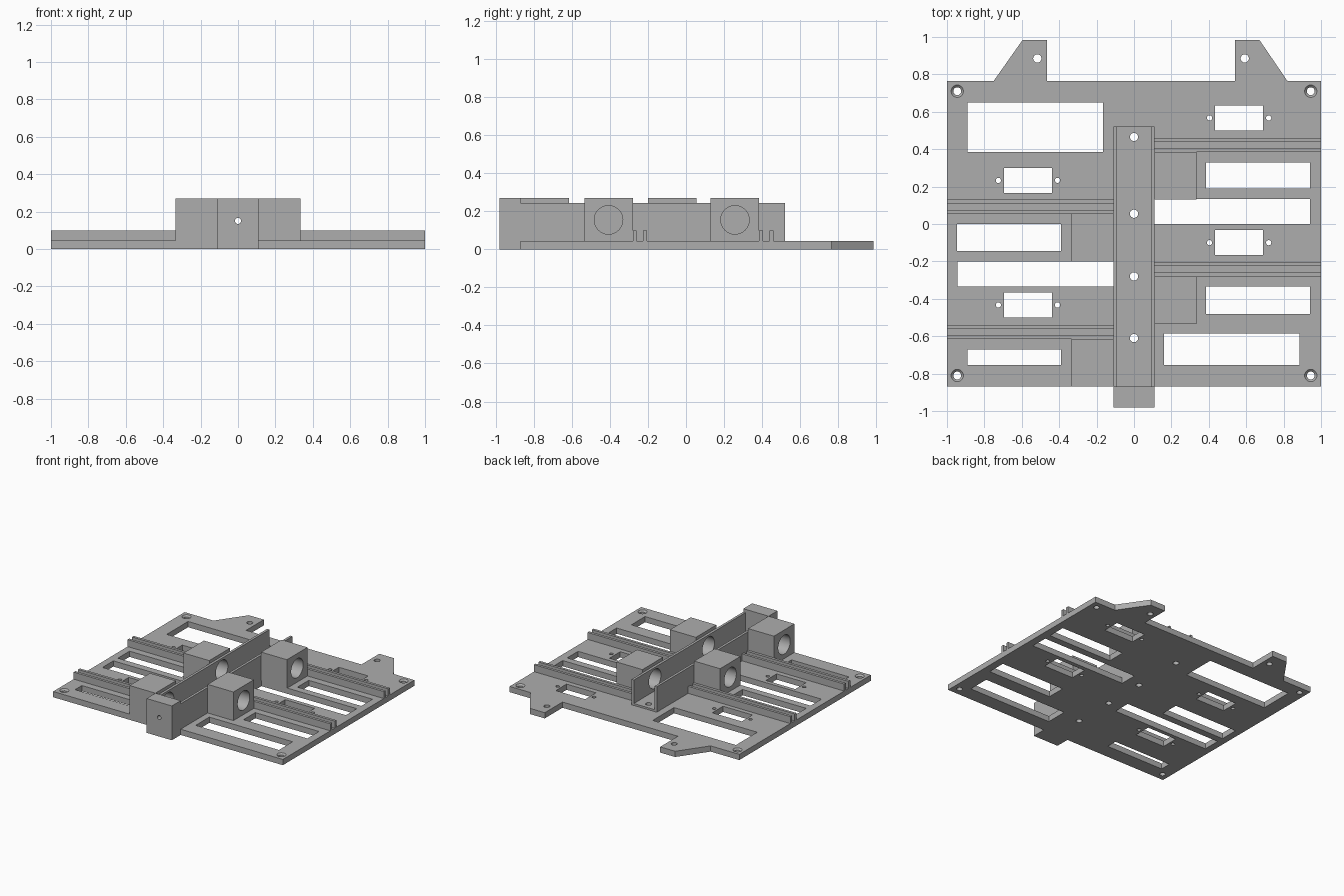
import bpy, bmesh
from math import pi
from mathutils import Matrix, Vector

cube = bpy.data.objects.get("Cube")
if cube:
    bpy.data.objects.remove(cube, do_unlink=True)

grey = bpy.data.materials.new("plain_grey")
grey.use_nodes = True
grey.diffuse_color = (0.42, 0.42, 0.42, 1)
grey.node_tree.nodes["Principled BSDF"].inputs["Base Color"].default_value = grey.diffuse_color

BASE = 0.045      # plate thickness
WALL_TOP = 0.245  # channel height
BLOCK_TOP = 0.27  # bearing block height


def add_box(bm, x0, x1, y0, y1, z0, z1):
    size = Vector((x1 - x0, y1 - y0, z1 - z0))
    mid = Vector((x0 + x1, y0 + y1, z0 + z1)) / 2
    bmesh.ops.create_cube(bm, size=1, matrix=Matrix.Translation(mid) @ Matrix.Diagonal(size.to_4d()))


def add_cylinder(bm, centre, radius, depth, axis="Z", top=None):
    turn = {"X": Matrix.Rotation(pi / 2, 4, "Y"), "Y": Matrix.Rotation(pi / 2, 4, "X"),
            "Z": Matrix.Identity(4)}[axis]
    bmesh.ops.create_cone(bm, cap_ends=True, segments=32, radius1=radius,
                          radius2=radius if top is None else top, depth=depth,
                          matrix=Matrix.Translation(centre) @ turn)


def add_prism(bm, outline, z0, z1):
    face = bm.faces.new([bm.verts.new((x, y, z0)) for x, y in outline])
    result = bmesh.ops.extrude_face_region(bm, geom=[face])
    verts = [v for v in result["geom"] if isinstance(v, bmesh.types.BMVert)]
    bmesh.ops.translate(bm, verts=verts, vec=(0, 0, z1 - z0))
    bmesh.ops.recalc_face_normals(bm, faces=bm.faces)


def finish(bm, name):
    mesh = bpy.data.meshes.new(name)
    bm.to_mesh(mesh)
    bm.free()
    mesh.materials.append(grey)
    obj = bpy.data.objects.new(name, mesh)
    bpy.context.collection.objects.link(obj)
    return obj


def box(name, *bounds):
    bm = bmesh.new()
    add_box(bm, *bounds)
    return finish(bm, name)


def cut(targets, bm):
    # subtract the cutter from each target, then discard it
    cutter = finish(bm, "cutter")
    cutter.hide_render = True
    for obj in targets:
        mod = obj.modifiers.new("cut", "BOOLEAN")
        mod.object, mod.operation, mod.solver = cutter, "DIFFERENCE", "EXACT"
        bpy.context.view_layer.update()
        evaluated = obj.evaluated_get(bpy.context.evaluated_depsgraph_get())
        mesh = bpy.data.meshes.new_from_object(evaluated)
        obj.modifiers.clear()
        obj.data = mesh
    bpy.data.objects.remove(cutter, do_unlink=True)


# Base plate outline with two mounting ears
bm = bmesh.new()
add_prism(bm, [(-1, -0.87), (1, -0.87), (1, 0.765), (0.82, 0.765), (0.67, 0.985), (0.54, 0.985),
               (0.54, 0.765), (-0.465, 0.765), (-0.465, 0.985), (-0.595, 0.985),
               (-0.75, 0.765), (-1, 0.765)], 0, BASE)
plate = finish(bm, "base_plate")
floor = box("channel_floor", -0.09, 0.09, -0.87, 0.52, BASE, BASE + 0.015)

# Rectangular windows
windows = [(-0.89, -0.165, 0.385, 0.65), (-0.945, -0.39, -0.145, 0), (-0.945, -0.11, -0.335, -0.2),
           (-0.89, -0.39, -0.755, -0.67), (0.385, 0.94, 0.19, 0.33), (0.11, 0.94, 0, 0.135),
           (0.385, 0.94, -0.48, -0.335), (0.16, 0.885, -0.755, -0.585)]
bm = bmesh.new()
for w in windows:
    add_box(bm, *w, -0.1, 0.2)

# Small switch windows, each with a screw hole on either side
for x, y in [(-0.567, 0.233), (-0.567, -0.433), (0.562, 0.567), (0.562, -0.1)]:
    add_box(bm, x - 0.128, x + 0.128, y - 0.067, y + 0.067, -0.1, 0.2)
    for side in (-1, 1):
        add_cylinder(bm, (x + side * 0.158, y, 0), 0.014, 0.4)

# Ear holes and channel floor holes
for x, y in [(-0.517, 0.885), (0.592, 0.885), (0, 0.465), (0, 0.055), (0, -0.28), (0, -0.61)]:
    add_cylinder(bm, (x, y, 0), 0.022, 0.4)
for x in (-0.945, 0.945):
    for y in (-0.81, 0.71):
        add_cylinder(bm, (x, y, 0), 0.021, 0.4)
cut([plate, floor], bm)

# Countersinks on the corner holes
bm = bmesh.new()
for x in (-0.945, 0.945):
    for y in (-0.81, 0.71):
        add_cylinder(bm, (x, y, BASE), 0.021, 0.024, top=0.045)
cut([plate], bm)

# Channel walls, bearing blocks and slotted rails on each side
smooth = [plate, floor]
for name, s, starts in (("right", -1, (-0.87, -0.2)), ("left", 1, (-0.535, 0.13))):
    wall = box(name + "_channel_wall", *sorted((s * 0.09, s * 0.11)), -0.87, 0.52, BASE, WALL_TOP)
    parts = [wall]
    bores = bmesh.new()
    for i, y in enumerate(starts):
        place = name + ("_front", "_rear")[i]
        parts.append(box(place + "_bearing_block", *sorted((s * 0.11, s * 0.335)),
                         y, y + 0.255, BASE, BLOCK_TOP))
        add_cylinder(bores, (s * 0.23, y + 0.1275, 0.155), 0.075, 0.3, "X")
        for label, offset in (("inner", 0.255), ("outer", 0.31)):
            box(f"{place}_{label}_rail", *sorted((s * 0.11, s)),
                y + offset, y + offset + 0.021, BASE, 0.1)
    cut(parts, bores)
    smooth += parts

# Front end block with a rod hole
end = box("front_end_block", -0.11, 0.11, -0.98, -0.87, 0, BLOCK_TOP)
bm = bmesh.new()
add_cylinder(bm, (0, -0.925, 0.15), 0.016, 0.3, "Y")
cut([end], bm)
smooth.append(end)

# Round bores shaded smooth, edges kept sharp
bpy.ops.object.select_all(action="DESELECT")
for obj in smooth:
    obj.select_set(True)
bpy.context.view_layer.objects.active = plate
bpy.ops.object.shade_smooth_by_angle(angle=pi / 6)
